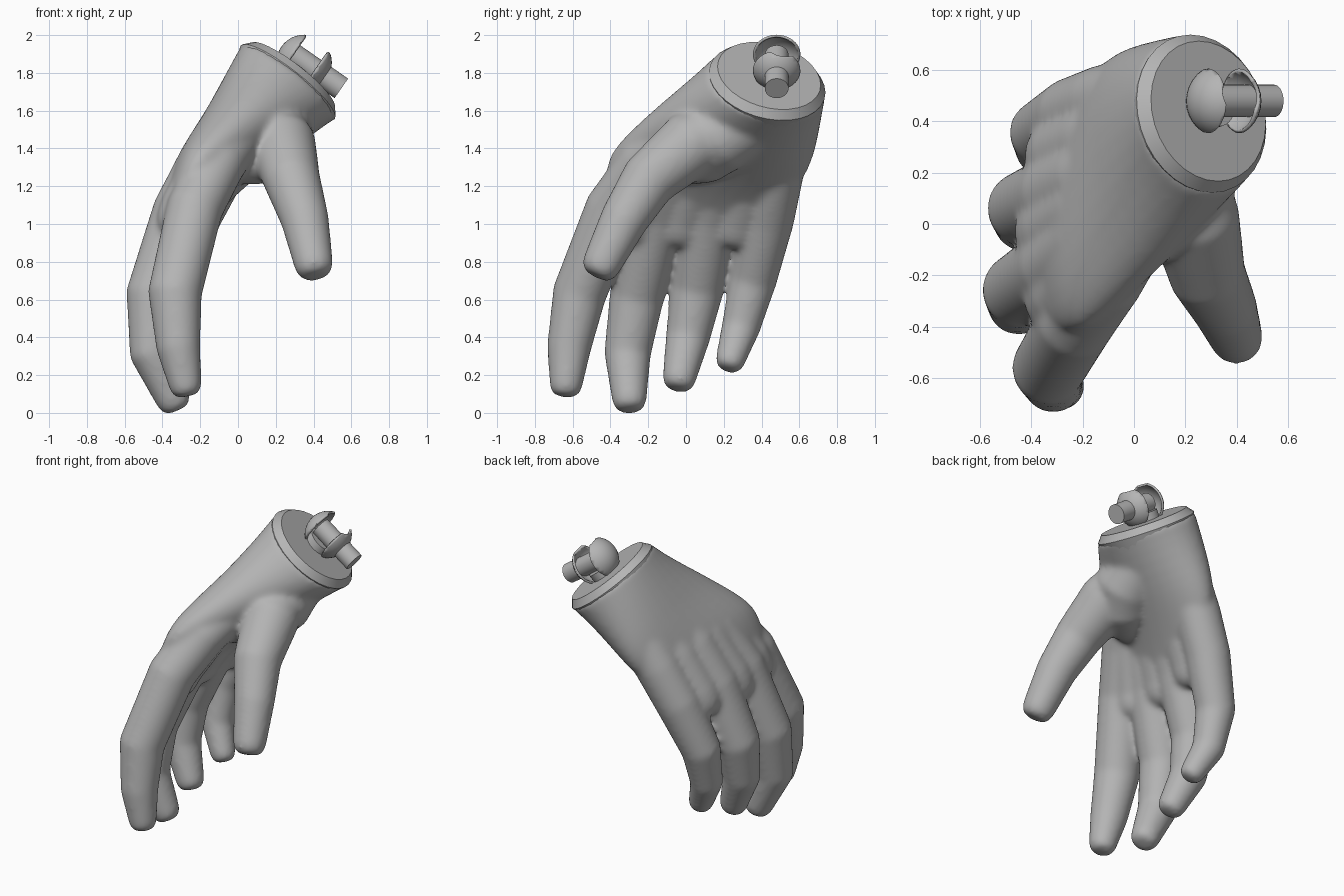
import bpy, bmesh, math
from mathutils import Vector as V

old = bpy.data.objects.get("Cube")
if old:
    bpy.data.objects.remove(old, do_unlink=True)

SIDES = 32
grey = bpy.data.materials.new("plain grey")
grey.use_nodes = True
tone = (0.46, 0.46, 0.46, 1)
grey.diffuse_color = tone
grey.node_tree.nodes["Principled BSDF"].inputs["Base Color"].default_value = tone


def finish(name, bm):
    bmesh.ops.recalc_face_normals(bm, faces=bm.faces)
    mesh = bpy.data.meshes.new(name)
    bm.to_mesh(mesh)
    bm.free()
    mesh.materials.append(grey)
    obj = bpy.data.objects.new(name, mesh)
    bpy.context.collection.objects.link(obj)
    return obj


def smooth(obj, angle=35):
    bpy.ops.object.select_all(action='DESELECT')
    obj.select_set(True)
    bpy.context.view_layer.objects.active = obj
    bpy.ops.object.shade_smooth_by_angle(angle=math.radians(angle))


def loft(bm, rings):
    """Skin a closed body through rings given as (centre, half width, half depth)."""
    loops = []
    for c, u, v in rings:
        angles = [2 * math.pi * i / SIDES for i in range(SIDES)]
        loops.append([bm.verts.new(c + u * math.cos(a) + v * math.sin(a)) for a in angles])
    for a, b in zip(loops, loops[1:]):
        for i in range(SIDES):
            j = (i + 1) % SIDES
            bm.faces.new((a[i], a[j], b[j], b[i]))
    bm.faces.new(loops[0])
    bm.faces.new(loops[-1])


def frame(axis):
    u = V((0, 1, 0)).cross(axis).normalized()
    return u, axis.cross(u).normalized()


def digit(bm, stations):
    """Tapering digit with a rounded, slightly blunt tip; stations are x, y, z, radius."""
    pts = [V(s[:3]) for s in stations]
    rad = [s[3] for s in stations]
    tip = (pts[-1] - pts[-2]).normalized()
    for reach, scale in ((0.35, 0.93), (0.6, 0.76), (0.72, 0.5)):
        pts.append(pts[len(stations) - 1] + tip * stations[-1][3] * reach)
        rad.append(stations[-1][3] * scale)
    rings = []
    for i, p in enumerate(pts):
        axis = (pts[min(i + 1, len(pts) - 1)] - pts[max(i - 1, 0)]).normalized()
        u, v = frame(axis)
        rings.append((p, u * rad[i], v * rad[i]))
    loft(bm, rings)


def spline(a, b, c, d, t):
    return 0.5 * (2 * b + (c - a) * t + (2 * a - 5 * b + 4 * c - d) * t * t
                  + (3 * b - a - 3 * c + d) * t ** 3)


# Wrist plane
normal = V((0.60, 0.22, 0.77)).normalized()
wrist = V((0.29, 0.44, 1.785))
wu, wv = frame(normal)

# Palm: centre, half width vector, half thickness
hand = bmesh.new()
stations = [((-0.25, 0.01, 1.12), (0.03, 0.43, -0.08), 0.13),
            ((-0.15, 0.095, 1.28), (0.03, 0.49, -0.09), 0.175),
            ((0.02, 0.25, 1.48), (-0.03, 0.43, -0.10), 0.23),
            (wrist - normal * 0.04, (-0.06, 0.31, -0.04), 0.315)]
cs = [V(s[0]) for s in stations]
ws = [V(s[1]) for s in stations]
ts = [s[2] for s in stations]
rings = []
steps = 6
for k in range(steps * 3 + 1):
    i = min(k // steps, 2)
    t = k / steps - i
    ids = [max(i - 1, 0), i, i + 1, min(i + 2, 3)]
    c, w, th = (spline(*[arr[n] for n in ids], t) for arr in (cs, ws, ts))
    axis = (cs[i + 1] - cs[i]).lerp(cs[min(i + 2, 3)] - cs[min(i + 1, 2)], t)
    if i == 2:
        axis = (cs[3] - cs[2]).normalized().lerp(normal, t)
    depth = axis.cross(w).normalized()
    rings.append((c, w, depth * th))
loft(hand, rings)

# Fingers, from deep in the palm out to the tips
fingers = [
    [(0.07, 0.06, 1.56, 0.13), (-0.11, -0.21, 1.32, 0.15), (-0.23, -0.385, 1.08, 0.15),
     (-0.335, -0.565, 0.63, 0.143), (-0.315, -0.62, 0.34, 0.117), (-0.28, -0.635, 0.15, 0.088)],
    [(0.03, 0.16, 1.56, 0.15), (-0.155, -0.06, 1.32, 0.165), (-0.295, -0.16, 1.06, 0.16),
     (-0.45, -0.26, 0.62, 0.145), (-0.45, -0.31, 0.31, 0.124), (-0.345, -0.3, 0.075, 0.093)],
    [(0.02, 0.3, 1.56, 0.15), (-0.155, 0.18, 1.3, 0.165), (-0.29, 0.12, 1.05, 0.16),
     (-0.435, 0.06, 0.66, 0.142), (-0.43, 0.01, 0.4, 0.118), (-0.34, -0.035, 0.185, 0.09)],
    [(0.05, 0.51, 1.54, 0.15), (-0.12, 0.475, 1.25, 0.145), (-0.24, 0.43, 1.02, 0.142),
     (-0.365, 0.355, 0.7, 0.125), (-0.36, 0.29, 0.45, 0.103), (-0.28, 0.235, 0.28, 0.08)]]
for stations in fingers:
    digit(hand, stations)

# Webbing that fills the valleys between neighbouring fingers
for a, b in zip(fingers, fingers[1:]):
    mids = [(V(p) + V(q)) / 2 for p, q in zip(a[:4], b[:4])]
    low = mids[2].lerp(mids[3], 0.12)
    digit(hand, [(*mids[0], 0.13), (*mids[1], 0.155), (*mids[2], 0.14), (*low, 0.115)])

# Thumb and the pad at its root
digit(hand, [(0.17, 0.3, 1.56, 0.15), (0.235, 0.02, 1.42, 0.178), (0.287, -0.2, 1.23, 0.15),
             (0.355, -0.33, 1.02, 0.127), (0.4, -0.445, 0.79, 0.104)])
digit(hand, [(0.2, 0.48, 1.62, 0.1), (0.21, 0.34, 1.55, 0.18), (0.2, 0.18, 1.47, 0.205),
             (0.14, 0.07, 1.39, 0.19), (0.04, 0.0, 1.35, 0.15), (-0.06, -0.04, 1.32, 0.1)])

body = finish("hand", hand)
remesh = body.modifiers.new("blend", 'REMESH')
remesh.mode = 'VOXEL'
remesh.voxel_size = 0.014
remesh.use_smooth_shade = True
relax = body.modifiers.new("soften", 'SMOOTH')
relax.factor = 0.5
relax.iterations = 22

# Chamfered wrist end
cap = bmesh.new()
loft(cap, [(wrist + normal * h, wu * r, wv * r)
           for h, r in ((-0.12, 0.29), (-0.045, 0.316), (0, 0.28))])
smooth(finish("wrist_cap", cap), 25)

# Open ball socket: two curved claws with a gap between them
centre = V((0.35, 0.48, 1.855))
along = V((0.82, 0, -0.57)).normalized()
claws = bmesh.new()
bmesh.ops.create_uvsphere(claws, u_segments=32, v_segments=20, radius=0.147)
bmesh.ops.translate(claws, verts=claws.verts, vec=centre)


def slice_off(bm, point, direction):
    bmesh.ops.bisect_plane(bm, geom=bm.verts[:] + bm.edges[:] + bm.faces[:],
                           plane_co=point, plane_no=direction, clear_outer=True)


slice_off(claws, centre + normal * 0.115, normal)
for side in (-1, 1):
    half = claws.copy()
    slice_off(half, centre + along * side * 0.075, -along * side)
    claw = finish("socket_claw_%s" % ("inner" if side < 0 else "outer"), half)
    shell = claw.modifiers.new("wall", 'SOLIDIFY')
    shell.thickness = 0.014
    shell.offset = -1
    smooth(claw)
claws.free()

# Socket stem and peg
stem = bmesh.new()
loft(stem, [(centre + normal * h, wu * 0.09, wv * 0.09) for h in (-0.16, -0.05)])
smooth(finish("socket_stem", stem))

peg = bmesh.new()
pu, pv = frame(along)
loft(peg, [(centre + along * h, pu * 0.063, pv * 0.063) for h in (-0.07, 0.24)])
smooth(finish("peg", peg))
